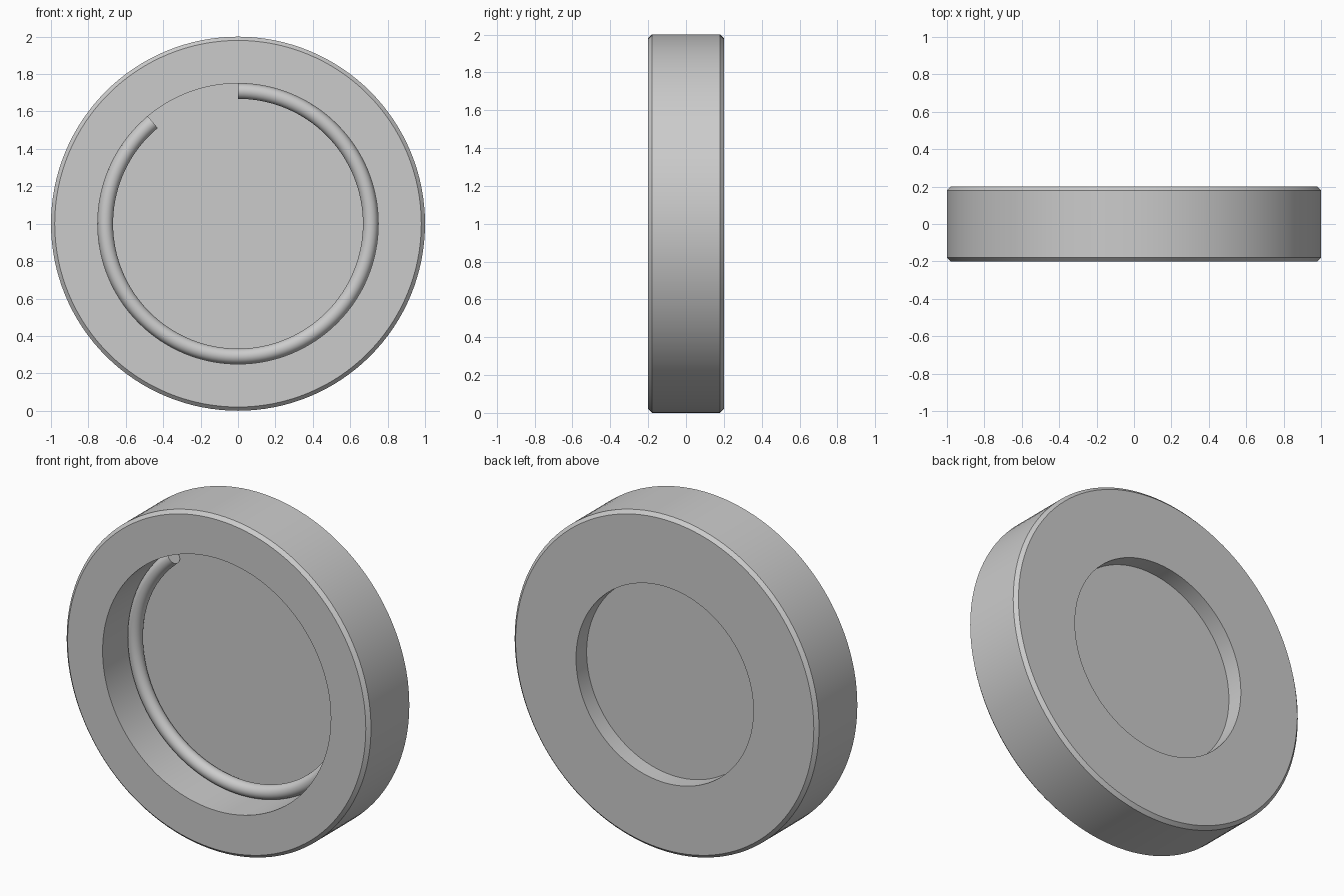
import bpy, bmesh, math

if "Cube" in bpy.data.objects:
    bpy.data.objects.remove(bpy.data.objects["Cube"], do_unlink=True)

grey = bpy.data.materials.new("plain_grey")
grey.use_nodes = True
colour = (0.6, 0.6, 0.6, 1)
grey.diffuse_color = colour
grey.node_tree.nodes["Principled BSDF"].inputs["Base Color"].default_value = colour

CENTRE = (0, 0, 1)


def revolve(name, profile, degrees, steps, closed=False):
    """Spin a (radius, y) profile clockwise from the top about the front-back axis."""
    bm = bmesh.new()
    verts = [bm.verts.new((0, y, 1 + r)) for r, y in profile]
    for a, b in zip(verts, verts[1:]):
        bm.edges.new((a, b))
    if closed:
        bm.edges.new((verts[-1], verts[0]))
    bmesh.ops.spin(bm, geom=bm.verts[:] + bm.edges[:], cent=CENTRE, axis=(0, 1, 0),
                   angle=math.radians(degrees), steps=steps)
    bmesh.ops.remove_doubles(bm, verts=bm.verts[:], dist=0.0001)
    # Cap the open ends
    bmesh.ops.holes_fill(bm, edges=[e for e in bm.edges if e.is_boundary], sides=0)
    bmesh.ops.recalc_face_normals(bm, faces=bm.faces[:])
    mesh = bpy.data.meshes.new(name)
    bm.to_mesh(mesh)
    bm.free()
    mesh.materials.append(grey)
    obj = bpy.data.objects.new(name, mesh)
    bpy.context.collection.objects.link(obj)
    bpy.ops.object.select_all(action="DESELECT")
    obj.select_set(True)
    bpy.context.view_layer.objects.active = obj
    bpy.ops.object.shade_smooth_by_angle(angle=math.radians(30))
    return obj


# Disc body: chamfered rim, deep front recess, shallow back recess
HALF, CHAMFER = 0.2, 0.02
FRONT_FLOOR, BACK_FLOOR = 0.09, 0.1
revolve("disc_body", [
    (0, FRONT_FLOOR), (0.75, FRONT_FLOOR), (0.75, -HALF),
    (1 - CHAMFER, -HALF), (1, CHAMFER - HALF),
    (1, HALF - CHAMFER), (1 - CHAMFER, HALF),
    (0.583, HALF), (0.583, BACK_FLOOR), (0, BACK_FLOOR),
], 360, 128)

# Open retaining ring of round wire, seated in the front recess
WIRE = 0.041
section = [(0.75 - WIRE + WIRE * math.cos(t), FRONT_FLOOR - WIRE + WIRE * math.sin(t))
           for t in (math.tau * i / 32 for i in range(32))]
revolve("retaining_ring", section, 320, 114, closed=True)
